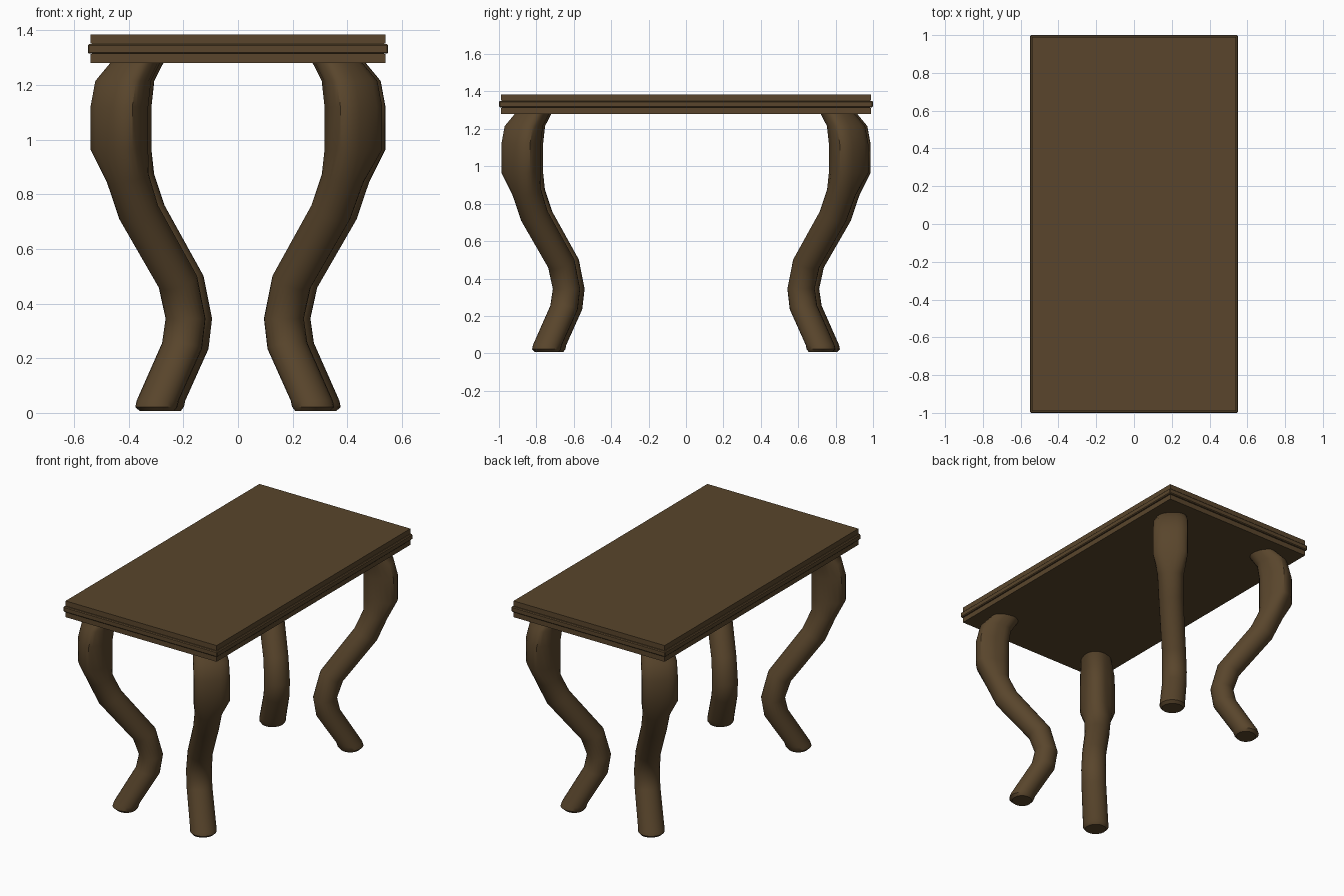
import bpy, bmesh, math

if "Cube" in bpy.data.objects:
    bpy.data.objects.remove(bpy.data.objects["Cube"])

wood = bpy.data.materials.new("dark_wood")
wood.diffuse_color = (0.10, 0.06, 0.025, 1)
wood.use_nodes = True
wood.node_tree.nodes["Principled BSDF"].inputs["Base Color"].default_value = wood.diffuse_color


def finish(name, bm):
    bmesh.ops.recalc_face_normals(bm, faces=bm.faces)
    me = bpy.data.meshes.new(name)
    bm.to_mesh(me)
    bm.free()
    me.materials.append(wood)
    ob = bpy.data.objects.new(name, me)
    bpy.context.collection.objects.link(ob)
    return ob


def slab(name, hx, hy, z0, z1, bevel=0):
    bm = bmesh.new()
    bmesh.ops.create_cube(bm, size=1)
    for v in bm.verts:
        v.co = (v.co.x * 2 * hx, v.co.y * 2 * hy, z0 + (v.co.z + 0.5) * (z1 - z0))
    if bevel:
        bmesh.ops.bevel(bm, geom=bm.edges[:], offset=bevel, segments=1, affect='EDGES')
    return finish(name, bm)


# Table top: two boards with a slightly wider moulding between them
slab("top_board", 0.54, 0.99, 1.352, 1.385)
slab("middle_moulding", 0.55, 1.0, 1.315, 1.35, 0.005)
slab("lower_board", 0.54, 0.99, 1.28, 1.313)
slab("board_core", 0.535, 0.985, 1.29, 1.375)

# Leg rings: height, outward position, tilt, depth, inner width, outer width, sideways shift
RINGS = [
    (0.006, 0.285, 0, 0.060, 0.065, 0.065, 0.012),
    (0.022, 0.287, 0, 0.076, 0.078, 0.078, 0.012),
    (0.045, 0.282, 0, 0.076, 0.078, 0.078, 0.012),
    (0.245, 0.193, -0.015, 0.070, 0.076, 0.076, 0.012),
    (0.345, 0.180, 0, 0.070, 0.076, 0.076, 0.012),
    (0.480, 0.208, 0.030, 0.066, 0.074, 0.074, 0.012),
    (0.735, 0.352, 0.035, 0.066, 0.076, 0.076, 0.012),
    (0.860, 0.393, 0.020, 0.072, 0.080, 0.082, 0.010),
    (0.965, 0.413, 0, 0.100, 0.080, 0.118, 0.006),
    (1.120, 0.413, 0, 0.100, 0.080, 0.118, 0.006),
    (1.215, 0.400, 0, 0.095, 0.080, 0.116, 0.006),
    (1.300, 0.352, 0, 0.085, 0.080, 0.095, 0.006),
]
SIDES = 24
R2 = math.sqrt(0.5)


def leg(name, sx, sy):
    swirl = sx * sy
    bm = bmesh.new()
    loops = []
    for z, u, tilt, a, b_in, b_out, off in RINGS:
        loop = []
        for i in range(SIDES):
            t = 2 * math.pi * i / SIDES
            c, s = math.cos(t), math.sin(t)
            # the outer half of the knee is broad and squarish
            square = (b_out - b_in) / 0.038 if c > 0 else 0
            e = 1 - 0.3 * min(square, 1)
            cc = math.copysign(abs(c) ** e, c)
            ss = math.copysign(abs(s) ** e, s)
            b = b_in + (b_out - b_in) * min(1, max(0, 0.5 + c))
            d, p = a * cc * R2, (b * ss + off * swirl) * R2
            p = b * ss * R2 + off * swirl
            loop.append(bm.verts.new((sx * (u + d + p), sy * (u + 0.447 + d - p), z - tilt * c)))
        loops.append(loop)
    for lo, hi in zip(loops, loops[1:]):
        for i in range(SIDES):
            j = (i + 1) % SIDES
            bm.faces.new((lo[i], lo[j], hi[j], hi[i]))
    bm.faces.new(loops[0])
    bm.faces.new(loops[-1])
    ob = finish(name, bm)
    bpy.ops.object.select_all(action='DESELECT')
    bpy.context.view_layer.objects.active = ob
    ob.select_set(True)
    bpy.ops.object.shade_smooth_by_angle(angle=math.radians(40))


# Four curved legs set on the diagonals
for side, sx in (("left", -1), ("right", 1)):
    for end, sy in (("front", -1), ("back", 1)):
        leg(f"{end}_{side}_leg", sx, sy)
